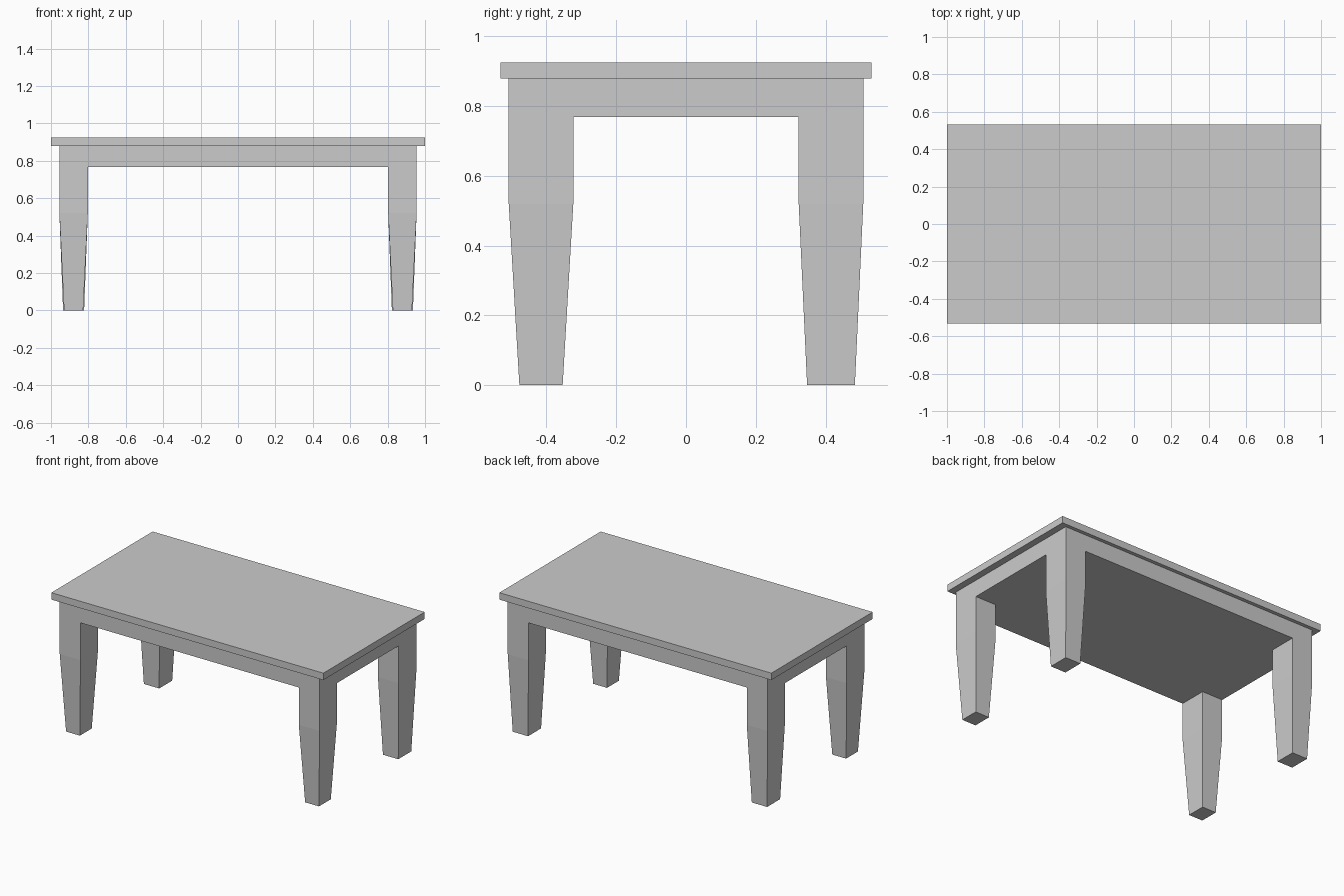
import bpy, bmesh
from mathutils import Vector

if "Cube" in bpy.data.objects:
    bpy.data.objects.remove(bpy.data.objects["Cube"])

TOP_Z, FRAME_TOP, FRAME_BOTTOM, TAPER_Z = 0.925, 0.879, 0.768, 0.52


def add_object(name, bm):
    bmesh.ops.recalc_face_normals(bm, faces=bm.faces)
    mesh = bpy.data.meshes.new(name)
    bm.to_mesh(mesh)
    bm.free()
    obj = bpy.data.objects.new(name, mesh)
    bpy.context.collection.objects.link(obj)
    return obj


def extrude(bm, faces, dz, keep=False):
    """Extrude faces vertically and return the new verts and faces."""
    geom = bmesh.ops.extrude_face_region(bm, geom=faces, use_keep_orig=keep)["geom"]
    verts = [g for g in geom if isinstance(g, bmesh.types.BMVert)]
    bmesh.ops.translate(bm, verts=verts, vec=(0, 0, dz))
    if not keep:
        old = [f for f in faces if f.is_valid]
        bmesh.ops.delete(bm, geom=old, context='FACES_ONLY')
    return verts, [g for g in geom if isinstance(g, bmesh.types.BMFace)]


# Tabletop slab
bm = bmesh.new()
bmesh.ops.create_cube(bm, size=1)
bmesh.ops.scale(bm, verts=bm.verts, vec=(2.0, 1.064, TOP_Z - FRAME_TOP))
bmesh.ops.translate(bm, verts=bm.verts, vec=(0, 0, (TOP_Z + FRAME_TOP) / 2))
add_object("tabletop", bm)

# Apron block and legs: a 3 x 3 grid whose corner cells become the legs
xs = (-0.955, -0.803, 0.803, 0.955)
ys = (-0.508, -0.323, 0.323, 0.508)
bm = bmesh.new()
grid = [[bm.verts.new((x, y, FRAME_BOTTOM)) for y in ys] for x in xs]
cells = {(i, j): bm.faces.new((grid[i][j], grid[i][j + 1],
                               grid[i + 1][j + 1], grid[i + 1][j]))
         for i in range(3) for j in range(3)}
corners = [cells[i, j] for i in (0, 2) for j in (0, 2)]
extrude(bm, list(cells.values()), FRAME_TOP - FRAME_BOTTOM, keep=True)

# Each leg drops straight, then tapers to its foot (back feet a little wider)
for corner in corners:
    _, lower = extrude(bm, [corner], TAPER_Z - FRAME_BOTTOM)
    foot, _ = extrude(bm, lower, -TAPER_Z)
    centre = sum((v.co for v in foot), Vector()) / 4
    s = 0.67 if centre.y < 0 else 0.74
    for v in foot:
        v.co = centre + (v.co - centre) * s
add_object("apron_and_legs", bm)
